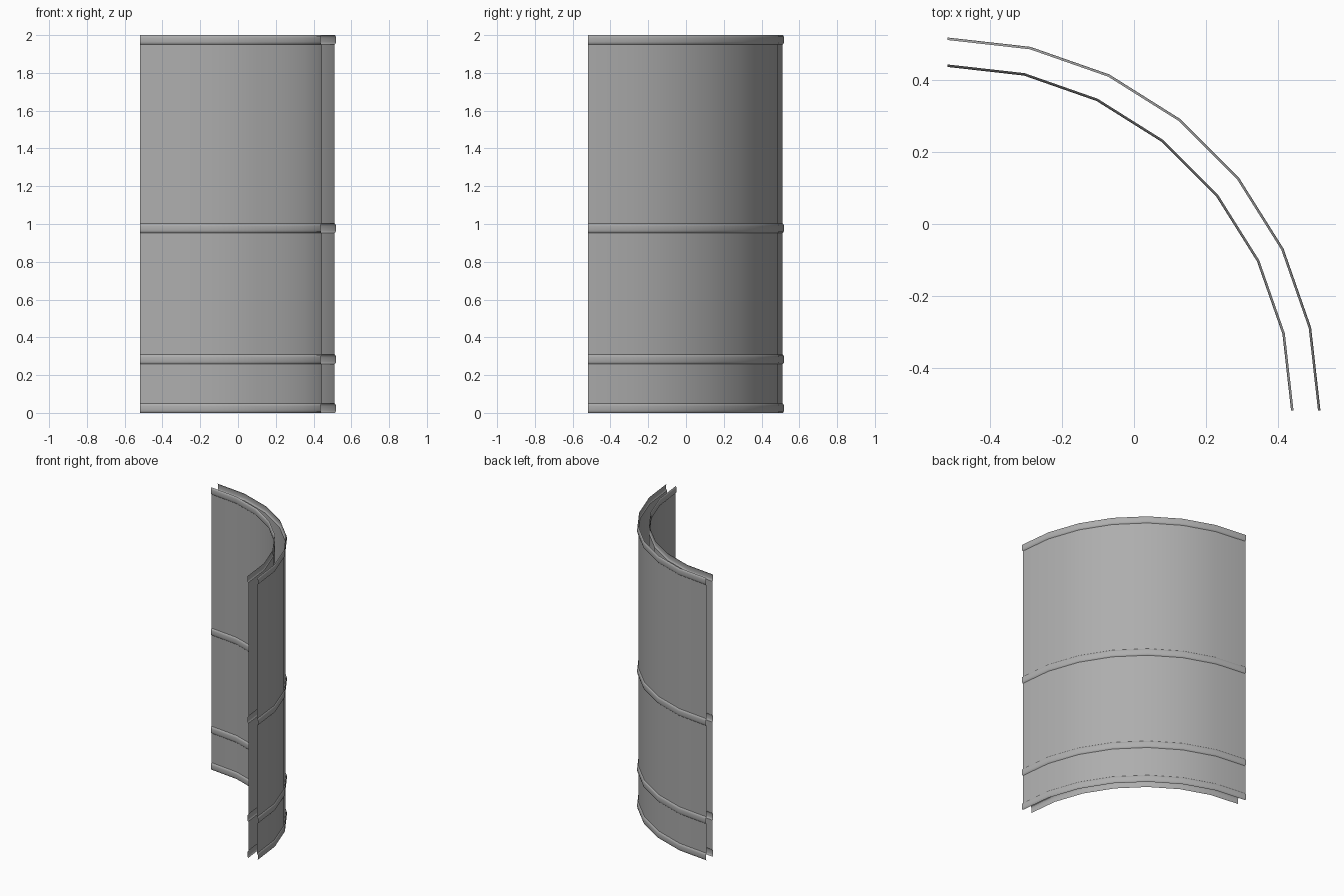
import bpy, bmesh
from math import sin, cos, radians

if "Cube" in bpy.data.objects:
    bpy.data.objects.remove(bpy.data.objects["Cube"])

C = -0.519          # arc centre in x and y
SEGMENTS = 7        # facets over the quarter turn
TRIM_Z = [0.0, 0.258, 0.953, 1.95]   # underside of each trim band
# rounded trim section: (bulge, height)
TRIM = [(0, 0), (0.005, 0.005), (0.007, 0.014), (0.007, 0.036), (0.005, 0.045), (0, 0.05)]


def curved_wall(name, radius, side):
    """Quarter-round sheet; side +1 faces outward, -1 faces the arc centre."""
    profile = [(radius + side * b, z + h) for z in TRIM_Z for b, h in TRIM]
    bm = bmesh.new()
    columns = []
    for i in range(SEGMENTS + 1):
        a = radians(90 * i / SEGMENTS)
        columns.append([bm.verts.new((C + r * cos(a), C + r * sin(a), z)) for r, z in profile])
    for c0, c1 in zip(columns, columns[1:]):
        for j in range(len(profile) - 1):
            quad = [c0[j], c1[j], c1[j + 1], c0[j + 1]]
            bm.faces.new(quad if side > 0 else quad[::-1])
    mesh = bpy.data.meshes.new(name)
    bm.to_mesh(mesh)
    bm.free()
    obj = bpy.data.objects.new(name, mesh)
    bpy.context.collection.objects.link(obj)
    # smooth curve, crisp trim borders
    bpy.ops.object.select_all(action='DESELECT')
    obj.select_set(True)
    bpy.context.view_layer.objects.active = obj
    bpy.ops.object.shade_smooth_by_angle(angle=radians(38))
    # plain mid-dark grey
    obj.data.materials.append(grey)
    return obj


grey = bpy.data.materials.new("grey")
grey.diffuse_color = (0.42, 0.42, 0.42, 1)
grey.use_nodes = True
grey.node_tree.nodes["Principled BSDF"].inputs["Base Color"].default_value = grey.diffuse_color

# convex and concave faces of the corner wall
curved_wall("outer_wall", 1.031, 1)
curved_wall("inner_wall", 0.963, -1)
